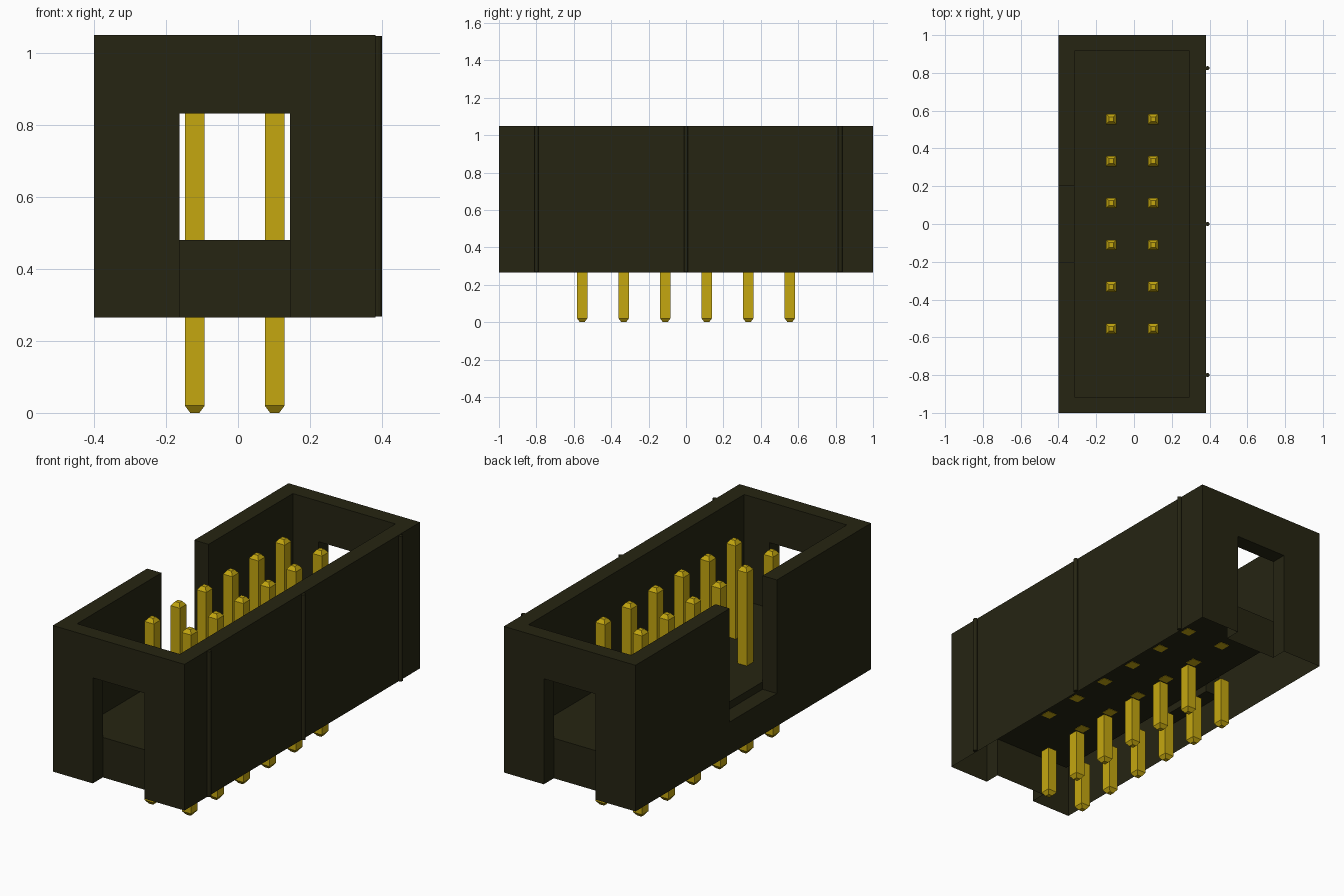
import bpy, bmesh, math
from mathutils import Matrix, Vector

cube = bpy.data.objects.get("Cube")
if cube:
    bpy.data.objects.remove(cube, do_unlink=True)


def material(name, rgb):
    mat = bpy.data.materials.new(name)
    mat.use_nodes = True
    mat.diffuse_color = (*rgb, 1)
    bsdf = mat.node_tree.nodes["Principled BSDF"]
    bsdf.inputs["Base Color"].default_value = (*rgb, 1)
    bsdf.inputs["Roughness"].default_value = 0.6
    return mat


PLASTIC = material("dark olive plastic", (0.019, 0.018, 0.006))
GOLD = material("gold metal", (0.56, 0.39, 0.005))


def finish(bm, name, mat):
    mesh = bpy.data.meshes.new(name)
    bm.to_mesh(mesh)
    bm.free()
    mesh.materials.append(mat)
    obj = bpy.data.objects.new(name, mesh)
    bpy.context.collection.objects.link(obj)
    return obj


# Housing: block cut on a few planes, kept open underneath
XS = [-0.40, -0.315, -0.163, 0.145, 0.295, 0.382]
YS = [-1.0, -0.915, -0.2, 0.2, 0.915, 1.0]
ZS = [0.265, 0.44, 0.48, 0.832, 1.05]
CUTS = (XS, YS, ZS)


def solid(c):
    if any(not 0 <= c[a] < len(CUTS[a]) - 1 for a in range(3)):
        return False
    i, j, k = c
    cavity = 1 <= i <= 3 and 1 <= j <= 3 and k >= 2
    end_slot = i == 2 and j in (0, 4) and k <= 2
    key_notch = i == 0 and j == 2 and k >= 1
    return not (cavity or end_slot or key_notch)


def housing():
    bm = bmesh.new()
    for i in range(5):
        for j in range(5):
            for k in range(4):
                if not solid((i, j, k)):
                    continue
                for axis in range(3):
                    for side in (0, 1):
                        near = [i, j, k]
                        near[axis] += 2 * side - 1
                        if solid(near) or (axis == 2 and side == 0 and k == 0):
                            continue
                        u, v = (axis + 1) % 3, (axis + 2) % 3
                        corners = []
                        for du, dv in ((0, 0), (1, 0), (1, 1), (0, 1)):
                            c = [i, j, k]
                            c[axis] += side
                            c[u] += du
                            c[v] += dv
                            corners.append(bm.verts.new([CUTS[a][c[a]] for a in range(3)]))
                        bm.faces.new(corners if side else corners[::-1])
    bmesh.ops.remove_doubles(bm, verts=bm.verts, dist=0.0005)
    bmesh.ops.dissolve_limit(bm, angle_limit=math.radians(1),
                             verts=bm.verts, edges=bm.edges)
    return finish(bm, "housing", PLASTIC)


housing()

# Thin upright ribs on one long side
for n, y in enumerate((-0.80, 0.0, 0.825)):
    bm = bmesh.new()
    bmesh.ops.create_cone(bm, cap_ends=True, segments=12, radius1=0.011, radius2=0.011,
                          depth=0.78, matrix=Matrix.Translation((0.389, y, 0.658)))
    rib = finish(bm, f"side_rib_{n + 1}", PLASTIC)


# Square pins with a short taper at the free end
def pin(name, x, y, base, tip):
    bm = bmesh.new()
    taper = 0.02 if tip > base else -0.02
    rings = []
    for z, h in ((base, 0.0275), (tip - taper, 0.0275), (tip, 0.0125)):
        rings.append([bm.verts.new((x + sx * h, y + sy * h, z))
                      for sx, sy in ((-1, -1), (1, -1), (1, 1), (-1, 1))])
    for a, b in zip(rings, rings[1:]):
        for s in range(4):
            t = (s + 1) % 4
            bm.faces.new((a[s], a[t], b[t], b[s]))
    bm.faces.new(rings[0])
    bm.faces.new(rings[-1])
    bmesh.ops.recalc_face_normals(bm, faces=bm.faces)
    finish(bm, name, GOLD)


for col, x in enumerate((-0.12, 0.102)):
    for row in range(6):
        y = (row - 2.5) * 0.222
        pin(f"upper_pin_{col + 1}_{row + 1}", x, y, 0.478, 1.0)
        pin(f"lower_pin_{col + 1}_{row + 1}", x, y, 0.265, 0.0)
